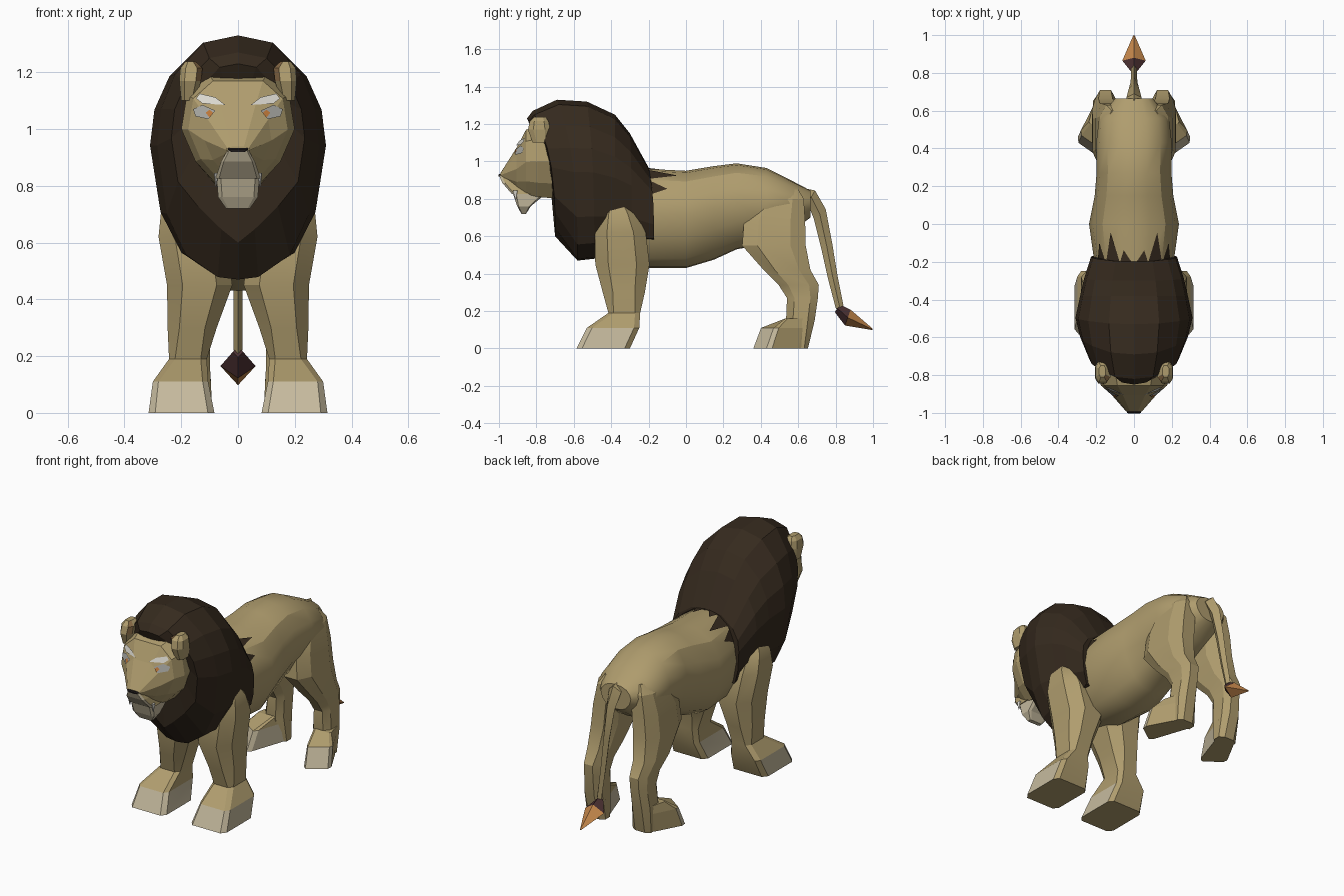
import bpy, bmesh, math
from mathutils import Vector
from mathutils.bvhtree import BVHTree

cube = bpy.data.objects.get("Cube")
if cube:
    bpy.data.objects.remove(cube)


def material(name, *rgb):
    m = bpy.data.materials.new(name)
    m.use_nodes = True
    colour = (*rgb, 1)
    m.diffuse_color = colour
    m.node_tree.nodes["Principled BSDF"].inputs["Base Color"].default_value = colour
    return m


TAN = material("tan_fur", .43, .335, .155)
MANE = material("dark_mane", .036, .023, .013)
PALE = material("pale_fur", .56, .49, .34)
ORANGE = material("tuft_orange", .55, .24, .07)
PLUM = material("tuft_dark", .07, .03, .032)
WHITE = material("white", .72, .7, .64)
GREY = material("eye_grey", .4, .4, .37)
IRIS = material("eye_amber", .5, .18, .04)
BLACK = material("nose_black", .015, .012, .012)
EAR = material("ear_brown", .24, .14, .06)


def finish(name, bm, mats, rule=None, smooth=None):
    bm.normal_update()
    if rule:
        for f in bm.faces:
            f.material_index = rule(f.calc_center_median(), f.normal)
    mesh = bpy.data.meshes.new(name)
    bm.to_mesh(mesh)
    bm.free()
    for m in mats:
        mesh.materials.append(m)
    ob = bpy.data.objects.new(name, mesh)
    bpy.context.collection.objects.link(ob)
    if smooth:
        bpy.ops.object.select_all(action='DESELECT')
        ob.select_set(True)
        bpy.context.view_layer.objects.active = ob
        bpy.ops.object.shade_smooth_by_angle(angle=math.radians(smooth))
    return ob


def loft(name, rings, mats, rule=None, smooth=None):
    """Skin a row of equal rings and close both ends with fans."""
    bm = bmesh.new()
    rows = [[bm.verts.new(p) for p in r] for r in rings]
    n = len(rows[0])
    for a, b in zip(rows, rows[1:]):
        for i in range(n):
            j = (i + 1) % n
            bm.faces.new((a[i], a[j], b[j], b[i]))
    for row in (rows[0], rows[-1]):
        mid = bm.verts.new(sum((v.co for v in row), Vector()) / n)
        for i in range(n):
            bm.faces.new((row[i], row[(i + 1) % n], mid))
    bmesh.ops.recalc_face_normals(bm, faces=bm.faces)
    return finish(name, bm, mats, rule, smooth)


def section(profile, y_low, y_high, low, high, width):
    """Symmetric upright ring; its upper part can lean forward."""
    full = profile + [(-x, f) for x, f in reversed(profile[1:-1])]
    return [Vector((x * width, y_low + (y_high - y_low) * f ** 3, low + (high - low) * f))
            for x, f in full]


def slab(z, x0, x1, y0, y1, side=1, cut=.24):
    """Level ring: a rectangle with cut corners."""
    cx, cy, hx, hy = (x0 + x1) / 2, (y0 + y1) / 2, (x1 - x0) / 2, (y1 - y0) / 2
    c = 1 - 2 * cut
    corners = [(1, c), (c, 1), (-c, 1), (-1, c), (-1, -c), (-c, -1), (c, -1), (1, -c)]
    return [Vector((side * (cx + hx * u), cy + hy * v, z)) for u, v in corners]


# Body
body_profile = [(0, 1), (.35, .98), (.7, .89), (.92, .72), (1, .55), (.9, .32), (.62, .1), (.3, .01), (0, 0)]
body_rows = [(-.5, .5, .9, .18), (-.2, .43, .96, .21), (0, .43, .95, .238), (.15, .475, .975, .208),
             (.27, .53, .99, .198), (.43, .56, .965, .2), (.56, .62, .9, .185), (.665, .7, .845, .1)]
body = loft("body", [section(body_profile, y, y, a, b, w) for y, a, b, w in body_rows],
            [TAN], smooth=30)

# Mane: pointed at the chest, full in the middle, square at the shoulders
mane_top = [(0, 1), (.43, .97), (.78, .84), (.95, .7), (1, .55)]
chest = mane_top + [(.9, .32), (.6, .19), (.25, .07), (0, 0)]
middle = mane_top + [(.88, .27), (.64, .1), (.25, .01), (0, 0)]
shoulder = mane_top + [(.98, .27), (.9, .09), (.25, .01), (0, 0)]
mane_rows = [(chest, -.72, -.85, .82, 1.23, .15), (chest, -.7, -.82, .6, 1.27, .235),
             (middle, -.58, -.69, .47, 1.33, .285), (middle, -.49, -.53, .48, 1.32, .31),
             (middle, -.38, -.38, .5, 1.25, .285), (middle, -.29, -.3, .53, 1.15, .265),
             (shoulder, -.17, -.2, .55, .967, .228)]
loft("mane", [section(*r) for r in mane_rows], [MANE])

# Head
head_profile = [(0, 1), (.5, 1), (.9, .82), (1, .5), (.75, .2), (.4, 0), (0, 0)]
head_rows = [(-.68, .8, 1.2, .19), (-.79, .81, 1.19, .2), (-.855, .825, 1.17, .175),
             (-.905, .845, 1.075, .118), (-.992, .915, .938, .042)]
head = loft("head", [section(head_profile, y, y, a, b, w) for y, a, b, w in head_rows], [TAN])

# Muzzle, lower jaw and nose
front_pale = lambda c, n: int(n.y < -.35)
loft("muzzle", [slab(.927, -.036, .036, -1, -.85, cut=.08), slab(.885, -.06, .06, -.982, -.8, cut=.08),
                slab(.825, -.08, .08, -.93, -.77, cut=.08)], [TAN, PALE], front_pale)
loft("lower_jaw", [slab(.835, -.076, .076, -.928, -.74, cut=.1), slab(.76, -.07, .07, -.902, -.83, cut=.1),
                   slab(.72, -.042, .042, -.88, -.855, cut=.1)], [PALE])
loft("nose", [slab(.934, -.034, .034, -.999, -.97, cut=.1), slab(.928, -.036, .036, -1.003, -.97, cut=.1),
              slab(.92, -.025, .025, -1.001, -.97, cut=.1)], [BLACK])


def plate(name, target, points, axis, mat, lift=.008):
    """Thin painted patch laid onto a part along -axis (1: from front, 2: from above)."""
    tree = BVHTree.FromPolygons([v.co for v in target.data.vertices],
                                [p.vertices for p in target.data.polygons])
    bm = bmesh.new()
    ray = Vector((0, 1, 0)) if axis == 1 else Vector((0, 0, -1))
    verts = []
    for u, v in points:
        start = Vector((u, -2, v)) if axis == 1 else Vector((u, v, 3))
        hit = tree.ray_cast(start, ray)[0]
        if hit:
            verts.append(bm.verts.new(hit - ray * lift))
    face = bm.faces.new(verts)
    face.normal_update()
    if face.normal.dot(ray) > 0:
        face.normal_flip()
    return finish(name, bm, [mat])


for s, label in ((1, "left"), (-1, "right")):
    # Mane locks lying on the facets of the back
    for i, (x0, x1, tip) in enumerate([(.01, .075, -.14), (.075, .148, -.045), (.15, .193, -.1)]):
        mid = (x0 + x1) / 2 + .012
        plate(f"{label}_mane_lock_{i}", body, [(s * x0, -.205), (s * x1, -.205), (s * mid, tip)], 2, MANE)

    # Face markings
    for part, mat, lift, pts in (
            ("brow", WHITE, .008, [(.045, 1.085), (.08, 1.112), (.135, 1.125), (.148, 1.108), (.125, 1.09)]),
            ("eye_patch", GREY, .008, [(.08, 1.065), (.125, 1.085), (.158, 1.07), (.15, 1.045), (.105, 1.035)]),
            ("iris", IRIS, .013, [(.088, 1.058), (.1, 1.068), (.114, 1.058), (.1, 1.04)])):
        plate(f"{label}_{part}", head, [(s * x, z) for x, z in pts], 1, mat, lift)

    # Ear, with a darker hollow towards the brow
    loft(f"{label}_ear", [
        slab(1.1, .15, .2, -.82, -.73, s),
        slab(1.17, .13, .207, -.845, -.725, s),
        slab(1.215, .125, .203, -.835, -.735, s),
        slab(1.238, .15, .185, -.81, -.75, s)], [TAN, EAR],
        lambda c, n: int(n.x * s < -.3 and n.y < -.3 and 1.17 < c.z))

    # Fang
    loft(f"{label}_fang", [slab(.845, .068, .085, -.925, -.9, s), slab(.8, .076, .08, -.915, -.91, s)],
         [WHITE])

    # Front leg and paw
    paw = lambda c, n: int(c.z < .1 and n.y < .4 and n.z > -.9)
    loft(f"{label}_front_leg", [
        slab(.775, .1, .24, -.42, -.31, s),
        slab(.72, .08, .27, -.46, -.265, s),
        slab(.62, .04, .28, -.488, -.215, s),
        slab(.45, .02, .25, -.485, -.195, s),
        slab(.3, .075, .248, -.445, -.22, s),
        slab(.19, .11, .243, -.415, -.245, s, .16),
        slab(.11, .105, .3, -.53, -.25, s, .1),
        slab(0, .083, .315, -.585, -.3, s, .1)], [TAN, PALE], paw, 25)

    # Hind leg, running down to the heel
    loft(f"{label}_hind_leg", [
        slab(.85, .05, .14, .42, .6, s),
        slab(.8, .04, .18, .38, .63, s),
        slab(.68, .05, .206, .31, .637, s),
        slab(.55, .06, .22, .3, .64, s),
        slab(.42, .08, .222, .415, .665, s),
        slab(.34, .095, .207, .495, .71, s),
        slab(.27, .098, .207, .54, .705, s),
        slab(.15, .098, .218, .535, .688, s),
        slab(0, .09, .212, .57, .652, s)], [TAN], smooth=25)

    # Hind paw, turned outwards
    rings = []
    for z, x0, x1, y0, y1 in ((.16, .1, .212, .53, .66), (.11, .095, .215, .4, .65), (0, .09, .215, .35, .63)):
        ring = slab(z, x0, x1, y0, y1, s, .1)
        for p in ring:
            p.x += s * max(0, .62 - p.y) * .34
            p.y += max(0, abs(p.x) - .18) * .7 if p.y < .5 else 0
        rings.append(ring)
    loft(f"{label}_hind_paw", rings, [TAN, PALE], paw)


def diamond(y, z, wide, tall, lean=0):
    return [Vector((wide, y, z)), Vector((0, y + lean, z + tall)),
            Vector((-wide, y, z)), Vector((0, y - lean, z - tall))]


# Tail and tuft, dark at the front and orange behind
tail_rows = [(.6, .83, .04, .03, .01), (.67, .81, .04, .035, .02), (.715, .72, .028, .025, .032),
             (.752, .55, .018, .01, .03), (.785, .38, .016, .01, .025), (.822, .22, .015, .01, .02)]
loft("tail", [diamond(*r) for r in tail_rows], [TAN], smooth=30)
loft("tail_tuft", [diamond(.81, .215, .018, .02, .015), diamond(.865, .165, .062, .042, .015),
                   diamond(.998, .102, .004, .004)],
     [ORANGE, PLUM], lambda c, n: int(c.y < .87))
